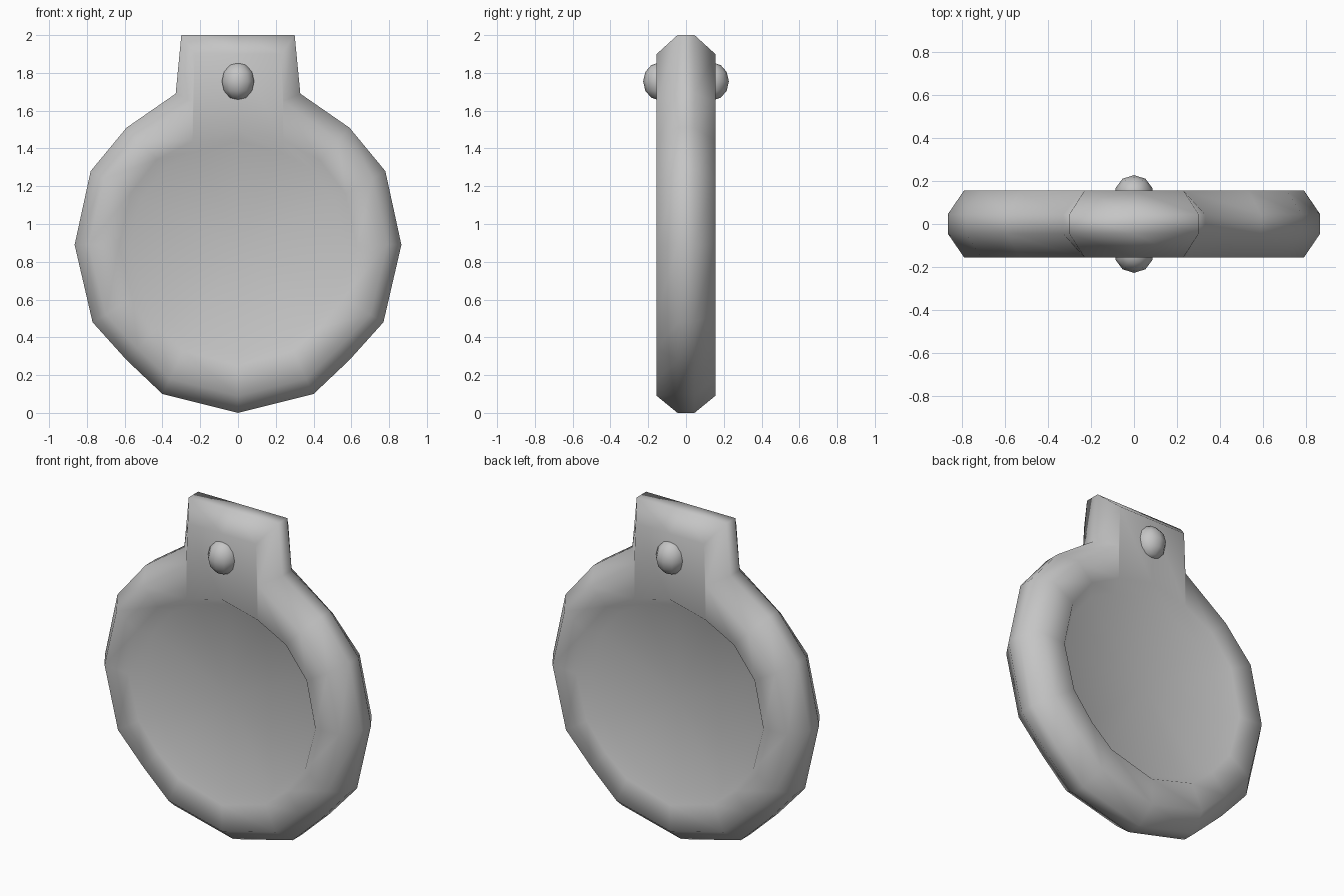
import bpy, bmesh, math

if "Cube" in bpy.data.objects:
    bpy.data.objects.remove(bpy.data.objects["Cube"])

grey = bpy.data.materials.new("grey")
grey.diffuse_color = (0.56, 0.56, 0.56, 1)
grey.use_nodes = True
grey.node_tree.nodes["Principled BSDF"].inputs["Base Color"].default_value = grey.diffuse_color

# Right-hand half outlines (x, z), bottom to top, matched point by point
rim = [(0, 0), (.40, .10), (.59, .28), (.77, .48), (.865, .89), (.78, 1.28),
       (.59, 1.51), (.33, 1.69), (.30, 2.0), (0, 2.0)]
face = [(0, .09), (.36, .18), (.53, .34), (.70, .52), (.79, .89), (.71, 1.24),
        (.53, 1.44), (.24, 1.65), (.23, 1.9), (0, 1.9)]
hole = [(0, .25), (.29, .33), (.43, .45), (.56, .61), (.63, .88), (.57, 1.16),
        (.43, 1.34), (.24, 1.44), (.24, 1.44), (0, 1.5)]
floor = [(x * .9, .88 + (z - .88) * .9) for x, z in hole]
DEPTH = .08


def full(half):
    return half + [(-x, z) for x, z in half[-2:0:-1]]


# Frame with tab and recessed discs on both sides
bm = bmesh.new()
layers = [(floor, -DEPTH), (hole, -.155), (face, -.155), (rim, -.045),
          (rim, .045), (face, .155), (hole, .155), (floor, DEPTH)]
loops = [[bm.verts.new((x, y, z)) for x, z in full(h)] for h, y in layers]
n = len(loops[0])
for a, b in zip(loops, loops[1:]):
    for i in range(n):
        j = (i + 1) % n
        bm.faces.new((a[i], a[j], b[j], b[i]))
for loop, y in ((loops[0], -DEPTH), (loops[-1], DEPTH)):
    c = bm.verts.new((0, y, .88))
    for i in range(n):
        bm.faces.new((loop[i], loop[(i + 1) % n], c))
bmesh.ops.remove_doubles(bm, verts=bm.verts, dist=.0005)
bmesh.ops.recalc_face_normals(bm, faces=bm.faces)
for f in bm.faces:
    f.smooth = True
mesh = bpy.data.meshes.new("pendant_frame")
bm.to_mesh(mesh)
bm.free()
mesh.materials.append(grey)
frame = bpy.data.objects.new("pendant_frame", mesh)
bpy.context.collection.objects.link(frame)
frame.modifiers.new("soft_edges", 'WEIGHTED_NORMAL')

# Rounded studs on the front and back of the tab
for name, y in (("front_stud", -.14), ("back_stud", .14)):
    bpy.ops.mesh.primitive_uv_sphere_add(segments=10, ring_count=6, radius=1,
                                         location=(0, y, 1.755))
    stud = bpy.context.object
    stud.name = name
    stud.scale = (.09, .087, .1)
    stud.data.materials.append(grey)
    bpy.ops.object.shade_smooth()
